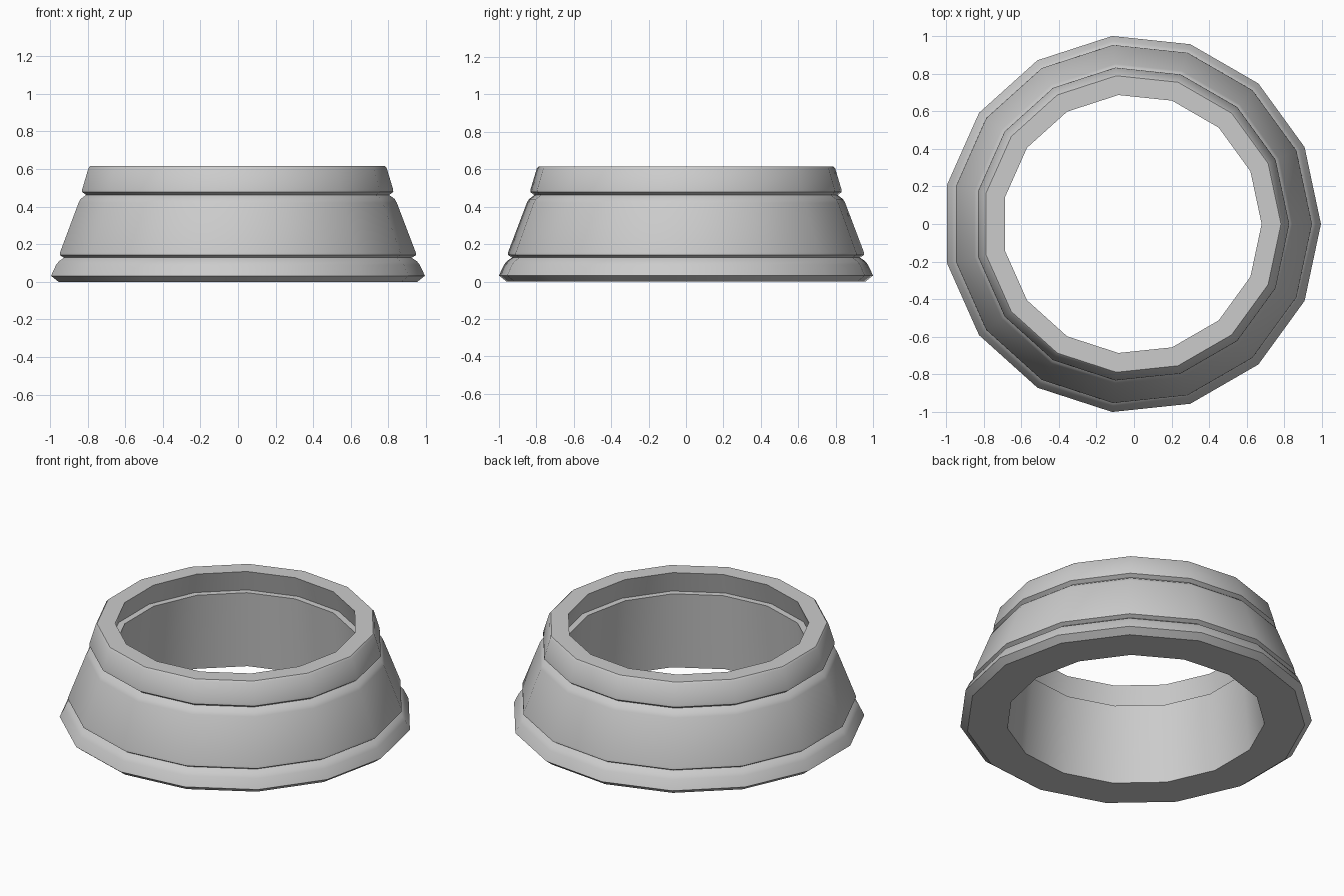
import bpy, bmesh, math

if "Cube" in bpy.data.objects:
    bpy.data.objects.remove(bpy.data.objects["Cube"])

SIDES = 15
CX = -0.011  # odd-sided ring: shift so the bounding box is centred

# Closed cross-section (radius, height): outside going up, then inside going down
profile = [
    (0.965, 0.0), (1.0055, 0.032), (0.978, 0.09), (0.962, 0.11), (0.935, 0.128),  # foot
    (0.958, 0.142), (0.957, 0.155), (0.856, 0.42), (0.845, 0.44), (0.815, 0.462), # cone
    (0.837, 0.478), (0.836, 0.492), (0.802, 0.605), (0.793, 0.615),               # top band
    (0.690, 0.615), (0.728, 0.482), (0.690, 0.482), (0.735, 0.0),                 # bore
]

# Lathe the section into a 15-sided ring
bm = bmesh.new()
rings = []
for i in range(SIDES):
    a = 2 * math.pi * i / SIDES
    rings.append([bm.verts.new((CX + r * math.cos(a), r * math.sin(a), z)) for r, z in profile])
n = len(profile)
for i in range(SIDES):
    p, q = rings[i], rings[(i + 1) % SIDES]
    for j in range(n):
        k = (j + 1) % n
        bm.faces.new((p[j], q[j], q[k], p[k]))
bmesh.ops.recalc_face_normals(bm, faces=bm.faces)

mesh = bpy.data.meshes.new("stepped_collar")
bm.to_mesh(mesh)
bm.free()
obj = bpy.data.objects.new("stepped_collar", mesh)
bpy.context.collection.objects.link(obj)

# Smooth around the ring, sharp at the steps
bpy.context.view_layer.objects.active = obj
obj.select_set(True)
bpy.ops.object.shade_smooth_by_angle(angle=math.radians(30))
